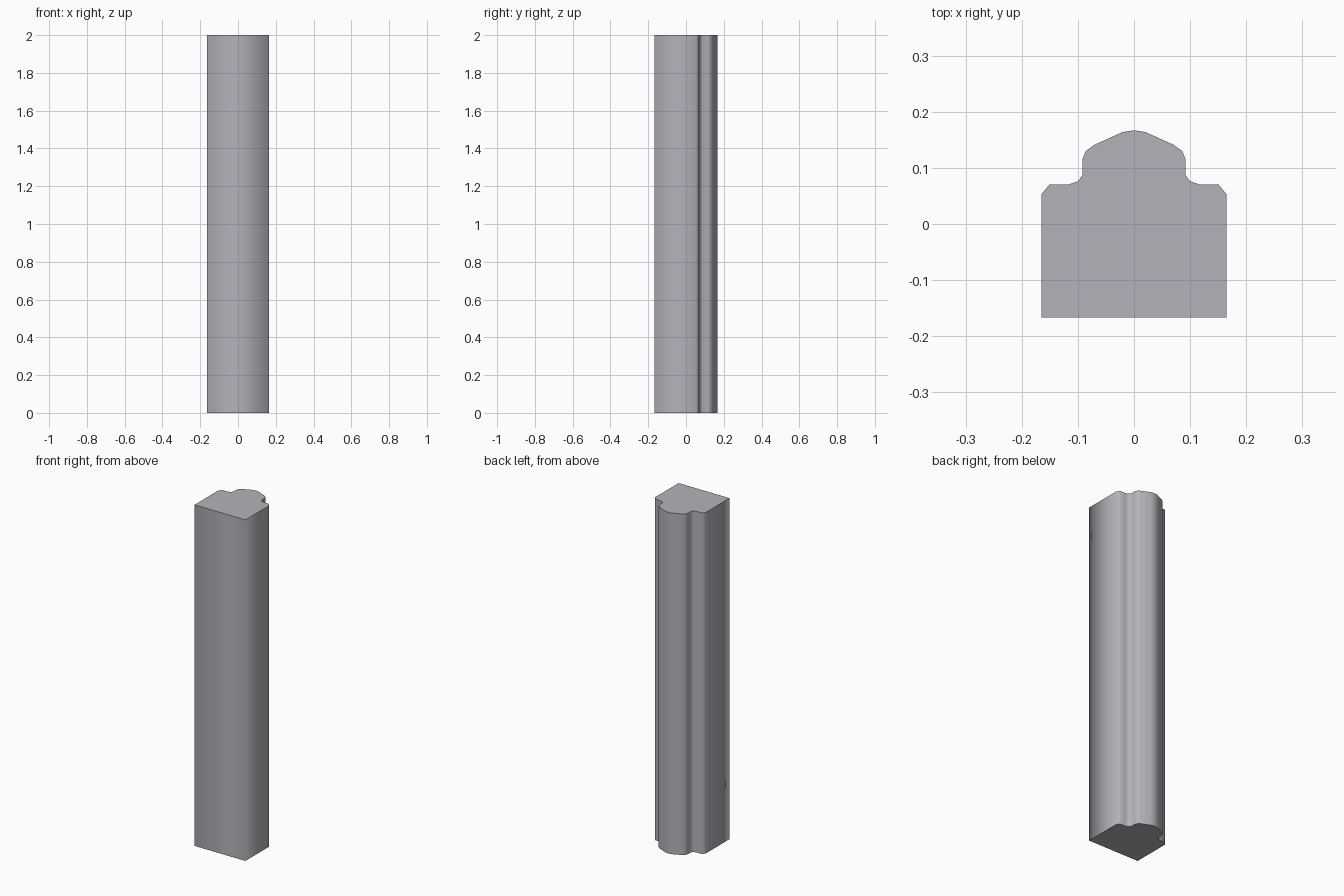
import bpy, bmesh

if "Cube" in bpy.data.objects:
    bpy.data.objects.remove(bpy.data.objects["Cube"])

HEIGHT = 2.0

# Right half of the moulding cross-section, from the crest round to the flat front
half = [(0.02, 0.164), (0.071, 0.141), (0.086, 0.13), (0.092, 0.115),
        (0.092, 0.087), (0.10, 0.076), (0.118, 0.07), (0.151, 0.07),
        (0.165, 0.053), (0.165, -0.167)]
profile = [(0, 0.167)] + half + [(-x, y) for x, y in reversed(half)]

# Moulded post: the mirrored profile extruded upwards
bm = bmesh.new()
base = bm.faces.new([bm.verts.new((x, y, 0)) for x, y in profile])
top = bmesh.ops.extrude_face_region(bm, geom=[base], use_keep_orig=True)
bmesh.ops.translate(bm, vec=(0, 0, HEIGHT),
                    verts=[g for g in top["geom"] if isinstance(g, bmesh.types.BMVert)])
bmesh.ops.recalc_face_normals(bm, faces=bm.faces)

# Smooth all the way round the sides, flat end caps with crisp rims
for face in bm.faces:
    face.smooth = abs(face.normal.z) < 0.5
for edge in bm.edges:
    edge.smooth = all(f.smooth for f in edge.link_faces)

mesh = bpy.data.meshes.new("moulded_post")
bm.to_mesh(mesh)
bm.free()
post = bpy.data.objects.new("moulded_post", mesh)
bpy.context.collection.objects.link(post)

# Slate grey finish
slate = bpy.data.materials.new("slate_grey")
slate.diffuse_color = (0.45, 0.45, 0.49, 1)
slate.use_nodes = True
slate.node_tree.nodes["Principled BSDF"].inputs["Base Color"].default_value = slate.diffuse_color
mesh.materials.append(slate)
